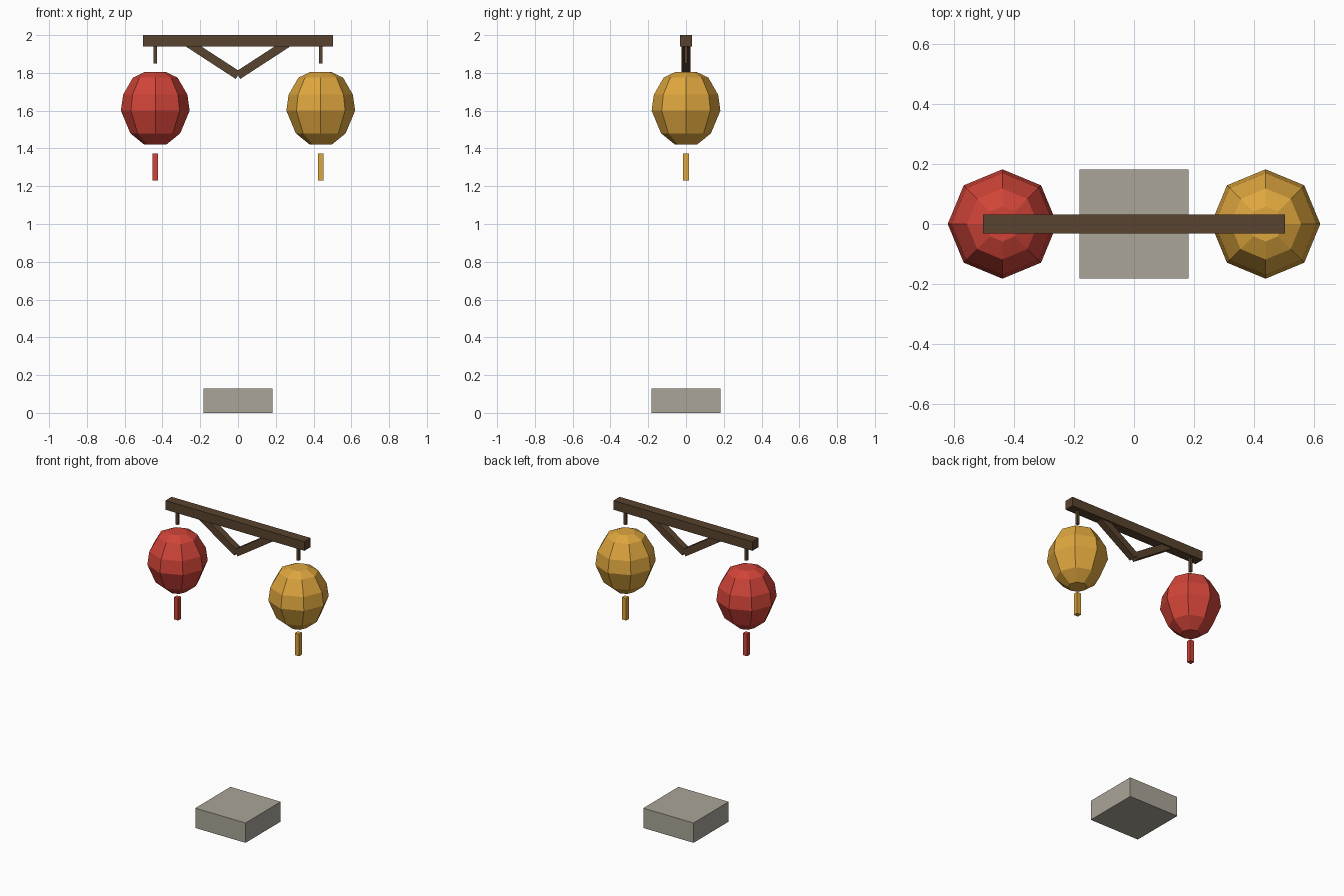
import bpy, bmesh, math
from mathutils import Matrix

old = bpy.data.objects.get("Cube")
if old:
    bpy.data.objects.remove(old, do_unlink=True)


def material(name, rgb):
    """Flat material from 0-255 display values, converted to linear."""
    lin = [((c / 255 + 0.055) / 1.055) ** 2.4 for c in rgb] + [1.0]
    mat = bpy.data.materials.new(name)
    mat.use_nodes = True
    mat.diffuse_color = lin
    mat.node_tree.nodes["Principled BSDF"].inputs["Base Color"].default_value = lin
    return mat


wood = material("dark wood", (88, 67, 46))
stone = material("grey stone", (170, 165, 152))
red = material("red paper", (208, 68, 56))
gold = material("gold paper", (222, 166, 62))


def finish(name, bm, mat):
    bmesh.ops.recalc_face_normals(bm, faces=bm.faces)
    mesh = bpy.data.meshes.new(name)
    bm.to_mesh(mesh)
    bm.free()
    mesh.materials.append(mat)
    obj = bpy.data.objects.new(name, mesh)
    bpy.context.collection.objects.link(obj)
    return obj


def box(name, size, centre, mat, tilt=0.0):
    bm = bmesh.new()
    place = (Matrix.Translation(centre) @ Matrix.Rotation(tilt, 4, 'Y')
             @ Matrix.Diagonal((*size, 1)))
    bmesh.ops.create_cube(bm, size=1, matrix=place)
    return finish(name, bm, mat)


def lathe(name, profile, x, mat, sides=8):
    """Faceted solid of revolution with flat caps."""
    bm = bmesh.new()
    rings = []
    for r, z in profile:
        angles = [math.tau * i / sides for i in range(sides)]
        rings.append([bm.verts.new((x + r * math.cos(a), r * math.sin(a), z))
                      for a in angles])
    for low, high in zip(rings, rings[1:]):
        for i in range(sides):
            j = (i + 1) % sides
            bm.faces.new((low[i], low[j], high[j], high[i]))
    bm.faces.new(rings[0])
    bm.faces.new(rings[-1])
    return finish(name, bm, mat)


# Foot block and crossbeam
box("base_block", (0.364, 0.364, 0.13), (0, 0, 0.065), stone)
box("crossbeam", (1.006, 0.064, 0.06), (0, 0, 1.97), wood)

# Lantern outline, bottom to top: radius, height
LANTERN = [(0.058, 1.42), (0.132, 1.48), (0.182, 1.60),
           (0.17, 1.685), (0.118, 1.775), (0.058, 1.804)]

# Diagonal brace, hanger, lantern and tassel on each side
for side, s, paper in (("left", 1, gold), ("right", -1, red)):
    x = 0.438 * s
    dx, dz, foot = 0.26, 0.169, 1.787
    box(f"brace_{side}", (math.hypot(dx, dz), 0.045, 0.045),
        (s * dx / 2, 0, foot + dz / 2), wood, -s * math.atan2(dz, dx))
    box(f"hanger_{side}", (0.017, 0.017, 0.1), (x, 0, 1.9), wood)
    lathe(f"lantern_{side}", LANTERN, x, paper)
    box(f"tassel_{side}", (0.03, 0.03, 0.145), (x, 0, 1.302), paper)
